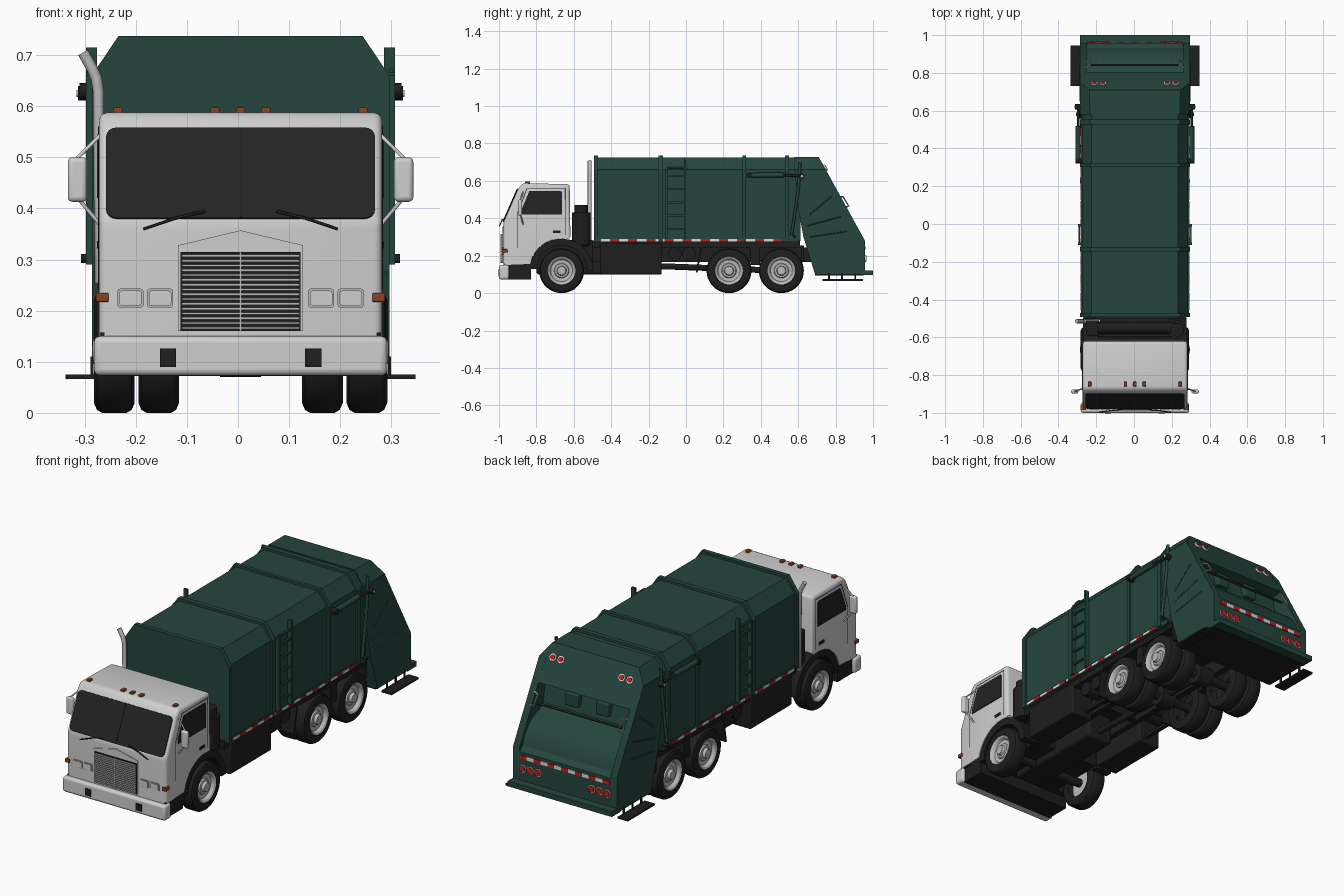
import bpy, bmesh, math
from mathutils import Vector, Matrix

if "Cube" in bpy.data.objects:
    bpy.data.objects.remove(bpy.data.objects["Cube"])

CX = 0.005
X, Y, Z = Vector((1, 0, 0)), Vector((0, 1, 0)), Vector((0, 0, 1))

def mat(name, r, g, b):
    m = bpy.data.materials.new(name)
    m.diffuse_color = (r, g, b, 1)
    m.use_nodes = True
    m.node_tree.nodes["Principled BSDF"].inputs["Base Color"].default_value = m.diffuse_color
    return m

GREEN = mat("dark_green", 0.018, 0.060, 0.047)
WHITE = mat("cab_white", 0.62, 0.62, 0.62)
BLACK = mat("black", 0.013, 0.013, 0.013)
GLASS = mat("dark_glass", 0.017, 0.017, 0.018)
STEEL = mat("light_steel", 0.50, 0.50, 0.50)
RED = mat("red", 0.55, 0.012, 0.010)
ORANGE = mat("amber", 0.26, 0.055, 0.015)
SILVER = mat("reflector_white", 0.70, 0.70, 0.70)

def finish(name, bm, mats, bevel=0):
    bmesh.ops.recalc_face_normals(bm, faces=bm.faces)
    me = bpy.data.meshes.new(name)
    bm.to_mesh(me)
    bm.free()
    ob = bpy.data.objects.new(name, me)
    bpy.context.collection.objects.link(ob)
    for m in mats:
        me.materials.append(m)
    if bevel:
        mod = ob.modifiers.new("bevel", 'BEVEL')
        mod.width, mod.segments, mod.limit_method = bevel, 3, 'ANGLE'
    return ob

def boxes(name, dims, mats, bevel=0):
    """Boxes given as x0,x1,y0,y1,z0,z1; the materials cycle box by box."""
    bm = bmesh.new()
    for i, (a, b, c, d, e, f) in enumerate(dims):
        M = Matrix.Translation(((a+b)/2, (c+d)/2, (e+f)/2)) @ Matrix.Diagonal((abs(b-a), abs(d-c), abs(f-e), 1))
        r = bmesh.ops.create_cube(bm, size=1, matrix=M)
        for face in {fc for v in r['verts'] for fc in v.link_faces}:
            face.material_index = i % len(mats)
    return finish(name, bm, mats, bevel)

def sides(name, dims, m, bevel=0):
    return boxes(name, [(s*d[0], s*d[1], *d[2:]) for d in dims for s in (-1, 1)], [m], bevel)

def slab_bm(pts, o, u, v, t):
    bm = bmesh.new()
    face = bm.faces.new([bm.verts.new(Vector(o) + u*a + v*b) for a, b in pts])
    r = bmesh.ops.extrude_face_region(bm, geom=[face])
    bmesh.ops.translate(bm, vec=t, verts=[g for g in r['geom'] if isinstance(g, bmesh.types.BMVert)])
    bmesh.ops.recalc_face_normals(bm, faces=bm.faces)
    return bm

def slab(name, pts, o, u, v, t, m, bevel=0):
    return finish(name, slab_bm(pts, o, u, v, t), [m], bevel)

def cyl(name, p0, p1, r, m, r2=None, seg=24):
    p0, p1 = Vector(p0), Vector(p1)
    d = p1 - p0
    bm = bmesh.new()
    M = Matrix.Translation((p0+p1)/2) @ d.to_track_quat('Z', 'Y').to_matrix().to_4x4()
    bmesh.ops.create_cone(bm, cap_ends=True, segments=seg, radius1=r, radius2=r if r2 is None else r2,
                          depth=d.length, matrix=M)
    return finish(name, bm, [m])

def tube(name, pts, r, m):
    cu = bpy.data.curves.new(name, 'CURVE')
    cu.dimensions, cu.bevel_depth, cu.bevel_resolution, cu.use_fill_caps = '3D', r, 2, True
    sp = cu.splines.new('POLY')
    sp.points.add(len(pts)-1)
    for p, q in zip(sp.points, pts):
        p.co = (*q, 1)
    cu.materials.append(m)
    ob = bpy.data.objects.new(name, cu)
    bpy.context.collection.objects.link(ob)

def lathe(name, prof, c, s, m, n=40):
    """Spin (offset, radius) points about the x axis."""
    bm = bmesh.new()
    rings = [[bm.verts.new((c[0]+s*x, c[1]+r*math.cos(k*math.tau/n), c[2]+r*math.sin(k*math.tau/n)))
              for k in range(n)] for x, r in prof]
    for a, b in zip(rings, rings[1:]):
        for k in range(n):
            bm.faces.new((a[k], a[(k+1) % n], b[(k+1) % n], b[k]))
    bmesh.ops.remove_doubles(bm, verts=bm.verts, dist=1e-5)
    return finish(name, bm, [m])

def arc(c, r, a0, a1, n):
    return [(c[0]+r*math.cos(math.radians(a0+(a1-a0)*i/n)), c[1]+r*math.sin(math.radians(a0+(a1-a0)*i/n)))
            for i in range(n+1)]

def rrect(x0, x1, z0, z1, r):
    return (arc((x1-r, z1-r), r, 0, 90, 4) + arc((x0+r, z1-r), r, 90, 180, 4)
            + arc((x0+r, z0+r), r, 180, 270, 4) + arc((x1-r, z0+r), r, 270, 360, 4))

# Cab shell with wheel arch
AX = (-0.665, 0.12)
prof = [(-0.977, 0.15), (-0.977, 0.375), (-0.895, 0.562), (-0.872, 0.588), (-0.622, 0.582), (-0.618, 0.30)]
bm = slab_bm(prof + arc(AX, 0.172, 78, 168, 9), (-0.277, 0, 0), Y, Z, X*0.554)
edges = []
for e in bm.edges:
    mid = (e.verts[0].co + e.verts[1].co)/2
    if e.calc_face_angle(0) > 0.4 and (mid.z > 0.32 or (mid.y < -0.97 and mid.z > 0.16)):
        edges.append(e)
bmesh.ops.bevel(bm, geom=edges, offset=0.015, segments=3, affect='EDGES', profile=0.5)
finish("cab", bm, [WHITE])

# Windshield on the raked front
up = Vector((0, 0.082, 0.187)).normalized()
out = Vector((0, -up.z, up.y))
base = Vector((0, -0.977, 0.375))
slab("windshield", rrect(-0.263, 0.263, 0.005, 0.198, 0.02), base, X, up, out*0.005, GLASS)
slab("windshield_divider", [(-.0015, .006), (.0015, .006), (.0015, .197), (-.0015, .197)], base, X, up, out*0.007, BLACK)
for s in (-1, 1):
    a = base + up*-0.012 + out*0.012
    tube("wiper", [a + X*s*0.19 + up*-0.01, a + X*s*0.13 + up*0.012, a + X*s*0.07 + up*0.028], 0.003, BLACK)
    # Doors, side glass and mirrors
    slab("side_window", [(-.882, .42), (-.882, .44), (-.838, .545), (-.668, .545), (-.662, .538), (-.662, .42)],
         (s*0.277, 0, 0), Y, Z, X*s*0.004, GLASS)
    tube("door_seam", [(s*.277, -.90, .24), (s*.277, -.90, .43), (s*.277, -.85, .56), (s*.277, -.645, .56),
                       (s*.277, -.645, .31)], 0.0015, BLACK)
    for z, zc in ((0.50, 0.545), (0.42, 0.365)):
        tube("mirror_arm", [(s*.272, -.87, zc), (s*.318, -.885, z), (s*.318, -.885, .46)], 0.004, WHITE)
sides("door_handle", [(.275, .281, -.71, -.67, .322, .336)], BLACK)
sides("mirror", [(.300, .338, -.898, -.876, .413, .50)], WHITE, 0.009)

# Front panel, grille, lamps and bumper
F = -0.977
slab("front_panel", [(-.122, .16), (-.122, .328), (0, .357), (.122, .328), (.122, .16)], (0, F, 0), X, Z, Y*-0.004, WHITE)
boxes("grille_back", [(-.117, .117, F-.008, F, .160, .315)], [BLACK])
boxes("grille_slats", [(-.115, .115, F-.013, F-.006, .164+i*.0094, .1685+i*.0094) for i in range(16)]
      + [(-.002, .002, F-.014, F, .16, .315)], [STEEL])
for s in (-1, 1):
    for x0 in (.132, .190):
        slab("headlamp_bezel", rrect(s*(x0+.0255)-.0255, s*(x0+.0255)+.0255, .206, .243, .006), (0, F, 0), X, Z, Y*-.004, STEEL)
        slab("headlamp", rrect(s*(x0+.0255)-.022, s*(x0+.0255)+.022, .210, .239, .005), (0, F-.004, 0), X, Z, Y*-.003, WHITE)
sides("corner_marker", [(.258, .283, -.985, -.955, .217, .235)], ORANGE, 0.003)
boxes("roof_markers", [(x-.009, x+.009, -.86, -.835, .584, .597) for x in (-.24, -.05, 0, .05, .24)], [ORANGE], 0.003)
boxes("bumper_gap", [(-.274, .274, -.976, -.90, .145, .157)], [BLACK])
boxes("bumper", [(-.287, .287, -1.0, -.945, .073, .150)], [WHITE], 0.012)
sides("bumper_pocket", [(.126, .158, -1.003, -.99, .09, .126)], BLACK)
boxes("cab_underside", [(-.27, .27, -.955, -.83, .072, .17), (-.185, .185, -.90, -.50, .13, .285)], [BLACK])

# Wheels
tyre = [(0, .072), (0, .100), (.006, .114), (.016, .12), (.064, .12), (.074, .114), (.08, .100), (.08, .076), (.074, .07)]
rim = [(.03, .0), (.03, .073), (.077, .077), (.080, .074), (.076, .066), (.062, .058), (.060, .040), (.066, .036),
       (.068, .026), (.082, .022), (.084, .0)]
for s in (-1, 1):
    for y, inner in ((-.665, False), (.23, True), (.51, True)):
        lathe("tyre", tyre, (s*.207, y, .12), s, BLACK)
        lathe("wheel_rim", rim, (s*.207, y, .12), s, STEEL)
        if inner:
            lathe("inner_tyre", tyre, (s*.120, y, .12), s, BLACK)
    # Front fender ring
    slab("front_fender", arc(AX, .171, 0, 176, 14) + arc(AX, .135, 176, 0, 14), (s*.18, 0, 0), Y, Z, X*s*.094, BLACK)
    # Round tanks behind the side box
    for y in (-.06, .015):
        cyl("air_tank", (s*.11, y, .21), (s*.25, y, .21), .036, BLACK)
    slab("mud_flap", [(.075, .24), (.085, .24), (.062, .11), (.052, .11)], (s*.13, 0, 0), Y, Z, X*s*.14, BLACK)

# Chassis
sides("frame_rail", [(.085, .115, -.90, .70, .165, .245)], BLACK)
boxes("cross_members", [(-.1, .1, y-.015, y+.015, .17, .23) for y in (-.8, -.45, -.1, .1, .37, .62)], [BLACK])
boxes("engine", [(-.075, .075, -.80, -.25, .10, .25)], [BLACK], 0.015)
cyl("drive_shaft", (0, -.3, .15), (0, .5, .12), .016, BLACK, seg=12)
for y in (-.665, .23, .51):
    cyl("axle", (-.22, y, .12), (.22, y, .12), .022, BLACK)
    if y > 0:
        cyl("differential", (-.04, y, .12), (.04, y, .12), .05, BLACK)
boxes("subframe", [(-.268, .268, -.50, .61, .243, .282)], [BLACK])
sides("side_box", [(.15, .275, -.46, -.13, .10, .265)], BLACK, 0.008)
sides("side_rail", [(.18, .20, -.13, .12, .125, .14)], BLACK)
sides("rear_fender", [(.12, .275, .10, .63, .241, .255), (.12, .27, .345, .395, .15, .25), (.13, .27, .615, .63, .17, .25)], BLACK)

# Equipment between cab and body
boxes("cooler", [(-.20, .20, -.60, -.52, .25, .39), (-.26, -.19, -.59, -.51, .25, .43)], [BLACK], 0.006)
cyl("air_cleaner", (.225, -.56, .26), (.225, -.56, .43), .05, BLACK)
cyl("air_intake", (.225, -.56, .43), (.225, -.56, .47), .036, BLACK)
cyl("intake_pipe", (-.2, -.55, .41), (.22, -.55, .41), .032, BLACK)
tube("exhaust_stack", [(-.18, -.515, .26), (-.278, -.515, .26), (-.278, -.515, .63), (-.282, -.515, .655),
                       (-.291, -.515, .675), (-.308, -.515, .705)], .011, STEEL)

# Refuse body, ribs and ladders
def section(w, top, z0):
    return [(-w, z0), (w, z0), (w, .66), (w-.052, top), (.052-w, top), (-w, .66)]
slab("body", section(.281, .725, .278), (0, -.488, 0), X, Z, Y*1.10, GREEN)
for y, d in ((-.492, .022), (-.146, .024), (.302, .018), (.528, .024)):
    slab("body_rib", section(.291, .737, .276), (0, y, 0), X, Z, Y*d, GREEN)
sides("lower_rail", [(.27, .286, -.488, .60, .272, .296)], GREEN)
sides("ladder", [(.281, .302, y, y+.012, .29, .715 if y > -.05 else .66) for y in (-.11, -.012)]
      + [(.29, .300, -.10, -.01, z, z+.009) for z in (.34, .41, .48, .55, .62, .665)], GREEN)

# Tailgate: two cheeks, header and hopper, trimmed by the roof chamfer
def trimmed(name, pts, x0, x1):
    bm = slab_bm(pts, (x0, 0, 0), Y, Z, X*(x1-x0))
    for s in (-1, 1):
        bmesh.ops.bisect_plane(bm, geom=bm.verts[:]+bm.edges[:]+bm.faces[:], plane_co=(s*.238, 0, .73),
                               plane_no=(s*.07, 0, .053), clear_outer=True)
        bmesh.ops.holes_fill(bm, edges=[e for e in bm.edges if e.is_boundary], sides=0)
    finish(name, bm, [GREEN])
cheek = [(.575, .73), (.71, .728), (.957, .28), (.957, .10), (.69, .10), (.628, .30), (.60, .45)]
trimmed("tailgate_cheek", cheek, .255, .291)
trimmed("tailgate_cheek", cheek, -.291, -.255)
trimmed("tailgate_header", [(.58, .729), (.71, .727), (.805, .555), (.74, .545), (.60, .545)], -.257, .257)
slab("hopper", [(.62, .56), (.745, .56), (.768, .44)] + arc((.765, .25), .17, 80, 12, 6)
     + [(.957, .265), (.957, .10), (.69, .10), (.63, .3)], (-.257, 0, 0), Y, Z, X*.514, GREEN)
sides("packer_lug", [(.05, .12, .745, .785, .47, .535)], GREEN, 0.005)
cyl("hopper_bar", (-.235, .842, .47), (.235, .842, .47), .006, BLACK, seg=12)
boxes("rear_step", [(-.291, .291, .93, 1.0, .096, .122)], [GREEN])
boxes("tailgate_floor", [(-.28, .28, .69, .95, .094, .102)], [BLACK])
sides("side_step", [(.285, .342, .73, .945, .066, .075)] + [(.288, .294, y, y+.01, .07, .11) for y in (.76, .83, .90)], BLACK)

for s in (-1, 1):
    # Tailgate lift rams, pins and stiffeners
    cyl("lift_ram", (s*.301, .34, .63), (s*.301, .52, .632), .013, GREEN, seg=16)
    cyl("ram_rod", (s*.301, .52, .632), (s*.301, .62, .625), .007, BLACK, seg=12)
    cyl("ram_pin", (s*.28, .62, .625), (s*.318, .62, .625), .014, BLACK, seg=16)
    cyl("ram_pin_cap", (s*.318, .62, .625), (s*.321, .62, .625), .007, STEEL, seg=12)
    cyl("ram_pivot", (s*.28, .335, .63), (s*.315, .335, .63), .015, BLACK, seg=16)
    tube("tailgate_link", [(s*.292, .61, .70), (s*.294, .60, .55), (s*.294, .565, .31)], .008, GREEN)
    cyl("latch", (s*.28, .58, .302), (s*.312, .58, .302), .009, BLACK, seg=12)
    for p, q in (((.65, .36), (.83, .41)), ((.66, .30), (.86, .33)), ((.66, .42), (.78, .52))):
        tube("cheek_stiffener", [(s*.290, *p), (s*.290, *q)], .004, GREEN)
    tube("grab_handle", [(s*.262, .855, .46), (s*.235, .87, .465), (s*.235, .84, .515), (s*.262, .825, .515)], .004, STEEL)
    # Rear lamps
    nrm = Vector((0, .876, .482))
    for x in (.17, .215):
        p = Vector((s*x, .742, .668))
        cyl("upper_lamp_ring", p - nrm*.004, p + nrm*.008, .019, SILVER, seg=20)
        cyl("upper_lamp", p, p + nrm*.011, .012, RED, seg=20)
    for x in (.15, .193, .236):
        cyl("tail_lamp_ring", (s*x, .95, .185), (s*x, .962, .185), .019, SILVER, seg=20)
        cyl("tail_lamp", (s*x, .95, .185), (s*x, .966, .185), .016, RED, seg=20)
    # Side reflective tape
    boxes("side_tape", [(s*.284, s*.289, -.455+i*.0485, -.455+(i+1)*.0485-(.004 if i % 2 else 0), .277, .289)
                        for i in range(20)], [SILVER, RED])
boxes("rear_tape", [(-.25+i*.0385, -.25+(i+1)*.0385, .953, .961, .232, .25) for i in range(13)], [RED, SILVER])

# Smooth shading and centring
bpy.ops.object.select_all(action='DESELECT')
for ob in bpy.context.scene.objects:
    ob.location.x += CX
    if ob.type == 'MESH':
        ob.select_set(True)
        bpy.context.view_layer.objects.active = ob
bpy.ops.object.shade_smooth_by_angle(angle=math.radians(32))
